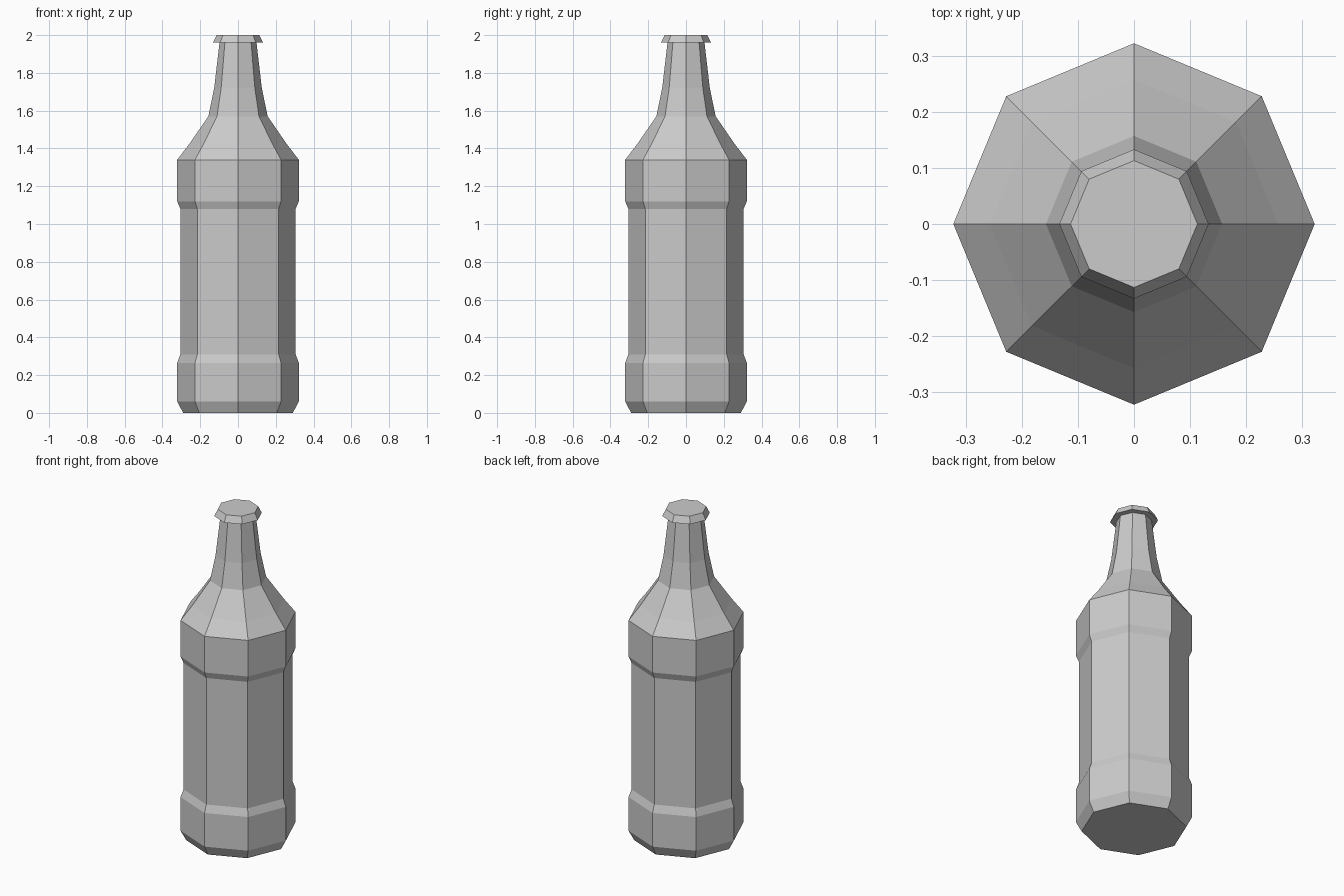
import bpy, bmesh
from math import cos, sin, pi

if "Cube" in bpy.data.objects:
    bpy.data.objects.remove(bpy.data.objects["Cube"], do_unlink=True)

SIDES = 8

grey = bpy.data.materials.new("plain_grey")
grey.use_nodes = True
colour = (0.6, 0.6, 0.6, 1)
grey.diffuse_color = colour
grey.node_tree.nodes["Principled BSDF"].inputs["Base Color"].default_value = colour


def lathe(name, profile):
    """Closed eight-sided solid from (radius, height) pairs, bottom to top."""
    bm = bmesh.new()
    rings = [[bm.verts.new((r * cos(2 * pi * i / SIDES), r * sin(2 * pi * i / SIDES), z))
              for i in range(SIDES)] for r, z in profile]
    for low, high in zip(rings, rings[1:]):
        for i in range(SIDES):
            j = (i + 1) % SIDES
            bm.faces.new((low[i], low[j], high[j], high[i]))
    bm.faces.new(rings[0][::-1])
    bm.faces.new(rings[-1])
    mesh = bpy.data.meshes.new(name)
    bm.to_mesh(mesh)
    bm.free()
    mesh.materials.append(grey)
    obj = bpy.data.objects.new(name, mesh)
    bpy.context.collection.objects.link(obj)
    return obj


# Bottle: chamfered foot, recessed label band, shoulder, tapered neck,
# then a flared cap with a flat underside
lathe("bottle", [
    (0.29, 0), (0.322, 0.06), (0.322, 0.265), (0.305, 0.31),
    (0.305, 1.08), (0.322, 1.12), (0.322, 1.34), (0.257, 1.425),
    (0.157, 1.57), (0.126, 1.72), (0.098, 1.96),
    (0.133, 1.96), (0.113, 2.0),
])
